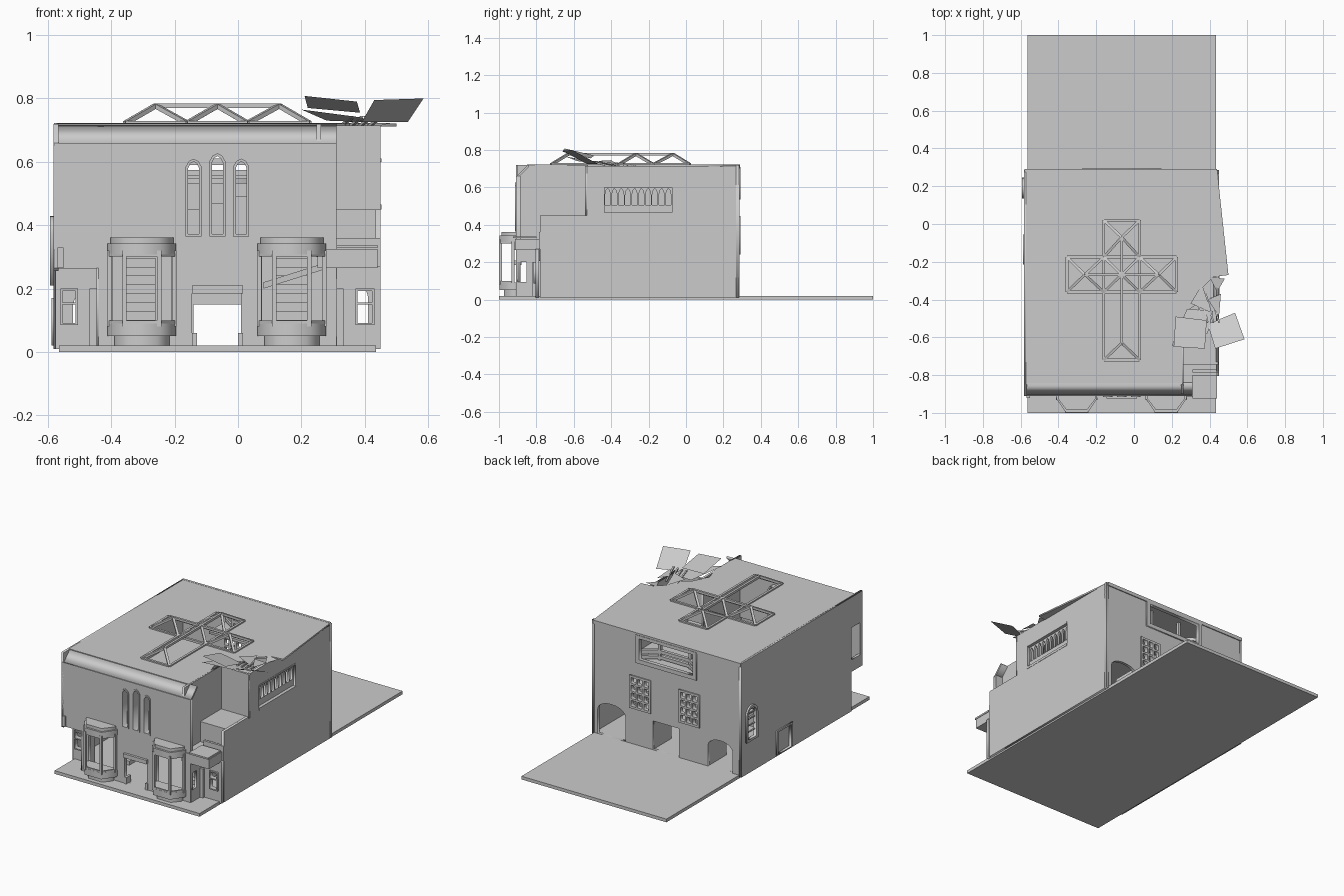
import bpy, bmesh, math
from mathutils import Vector, Matrix

if "Cube" in bpy.data.objects:
    bpy.data.objects.remove(bpy.data.objects["Cube"])

AXES = {'x': Matrix(((0, 0, 1), (1, 0, 0), (0, 1, 0))),    # outline in y,z
        'y': Matrix(((1, 0, 0), (0, 0, -1), (0, 1, 0))),   # outline in x,z
        'z': Matrix.Identity(3)}                           # outline in x,y


def link(name, mesh):
    ob = bpy.data.objects.new(name, mesh)
    bpy.context.collection.objects.link(ob)
    return ob


def panel(name, outer, holes, axis, pos, thick):
    """Flat slab from a 2D outline with holes, standing across the axis."""
    cu = bpy.data.curves.new(name, 'CURVE')
    cu.dimensions, cu.fill_mode, cu.extrude = '2D', 'BOTH', thick / 2
    for loop in [outer] + list(holes):
        sp = cu.splines.new('POLY')
        sp.points.add(len(loop) - 1)
        for p, c in zip(sp.points, loop):
            p.co = (c[0], c[1], 0, 1)
        sp.use_cyclic_u = True
    tmp = link(name + "_outline", cu)
    dg = bpy.context.evaluated_depsgraph_get()
    me = bpy.data.meshes.new_from_object(tmp.evaluated_get(dg))
    bpy.data.objects.remove(tmp)
    shift = Vector([pos if a == axis else 0 for a in 'xyz'])
    me.transform(Matrix.Translation(shift) @ AXES[axis].to_4x4())
    return link(name, me)


def rect(a0, a1, b0, b1):
    return [(a0, b0), (a1, b0), (a1, b1), (a0, b1)]


def arch(a0, a1, b0, b1, rise, pointed=False):
    """Opening with a round or pointed head."""
    c, h = (a0 + a1) / 2, (a1 - a0) / 2
    if pointed:
        head = [(a1, b1 - rise), (c + h * .6, b1 - rise * .3), (c, b1),
                (c - h * .6, b1 - rise * .3), (a0, b1 - rise)]
    else:
        head = [(c + h * math.cos(math.pi * i / 10), b1 - rise + rise * math.sin(math.pi * i / 10))
                for i in range(11)]
    return [(a0, b0), (a1, b0)] + head


def boxes(name, items):
    """Boxes given as (x0, x1, y0, y1, z0, z1) in one mesh."""
    bm = bmesh.new()
    for x0, x1, y0, y1, z0, z1 in items:
        m = Matrix.Translation(((x0 + x1) / 2, (y0 + y1) / 2, (z0 + z1) / 2))
        bmesh.ops.create_cube(bm, size=1, matrix=m @ Matrix.Diagonal((x1 - x0, y1 - y0, z1 - z0, 1)))
    me = bpy.data.meshes.new(name)
    bm.to_mesh(me)
    return link(name, me)


def beams(name, pairs, w):
    bm = bmesh.new()
    for a, b in pairs:
        a, b = Vector(a), Vector(b)
        d = b - a
        m = Matrix.Translation((a + b) / 2) @ d.to_track_quat('Z', 'Y').to_matrix().to_4x4()
        bmesh.ops.create_cube(bm, size=1, matrix=m @ Matrix.Diagonal((w, w, d.length, 1)))
    me = bpy.data.meshes.new(name)
    bm.to_mesh(me)
    return link(name, me)


def plate(name, pts, t=.008):
    """Thin tilted slab from its top corners."""
    bm = bmesh.new()
    f = bm.faces.new([bm.verts.new(p) for p in pts])
    bmesh.ops.solidify(bm, geom=[f], thickness=t)
    bmesh.ops.recalc_face_normals(bm, faces=bm.faces)
    me = bpy.data.meshes.new(name)
    bm.to_mesh(me)
    return link(name, me)


# ground plate
boxes("ground_plate", [(-.565, .435, -1, 1, 0, .02)])

# front facade with door, bay openings and three pointed windows
lancets = [(-.165, -.115, .61), (-.09, -.04, .627), (-.015, .035, .61)]
panel("front_wall", [(-.44, .01), (.31, .01), (.31, .66), (-.58, .66), (-.58, .265), (-.44, .265)],
      [rect(-.145, .01, .02, .19), rect(-.395, -.21, .07, .34), rect(.075, .265, .07, .34)]
      + [arch(a, b, .365, t, .025, True) for a, b, t in lancets], 'y', -.898, .024)
for a, b, t in lancets:
    panel("lancet_frame", arch(a, b, .365, t, .025, True),
          [arch(a + .008, b - .008, .373, t - .009, .02, True)], 'y', -.885, .06)
boxes("lancet_lower_panes", [(a, b, -.87, -.86, .365, .45 + .02 * i) for i, (a, b, t) in enumerate(lancets)])
panel("sloped_parapet", [(-.91, .655), (-.845, .722), (-.84, .71), (-.9, .648)], [], 'x', -.13, .88)
boxes("door_header", [(-.145, .015, -.925, -.88, .185, .21), (-.145, -.13, -.915, -.87, .02, .06),
                      (.0, .015, -.915, -.87, .02, .06)])

# bay windows
for cx in (-.303, .17):
    def ring(s=1, d=0):
        return [(cx - .108 * s, -.90), (cx - .108 * s, -.925), (cx - .058 * s, -.998 + d),
                (cx + .058 * s, -.998 + d), (cx + .108 * s, -.925), (cx + .108 * s, -.90)]
    panel("bay_base", ring(.8, .025), [], 'z', .035, .035)
    panel("bay_sill", ring(), [], 'z', .07, .04)
    panel("bay_lintel", ring(), [], 'z', .325, .035)
    panel("bay_cap", ring(.92, .012), [], 'z', .35, .022)
    corners = ring(.95, .006)[1:5]
    beams("bay_posts", [((x, y, .08), (x, y, .32)) for x, y in corners], .014)
    beams("bay_rails", [((*p, z), (*q, z)) for p, q in zip(corners, corners[1:]) for z in (.094, .306)], .01)

# recessed front corners
for name, x0, x1, w0, w1, xr in (("left", -.575, -.44, -.56, -.505, -.44), ("right", .31, .45, .37, .43, .305)):
    panel(name + "_corner_wall", rect(x0, x1, .01, .27), [rect(w0, w1, .085, .2)], 'y', -.795, .02)
    panel(name + "_window_frame", rect(w0, w1, .085, .2),
          [rect(w0 + .007, w1 - .007, .092, .15), rect(w0 + .007, w1 - .007, .157, .193)], 'y', -.80, .03)
    panel(name + "_return_wall", rect(-.908, -.79, .01, .27), [rect(-.9, -.852, .095, .2)], 'x', xr, .014)
    s = -1 if name == "left" else 1
    boxes(name + "_pillar", [(min(xr, xr + s * .028), max(xr, xr + s * .028), -.82, -.79, .02, .2)])
boxes("left_corner_soffit", [(-.575, -.44, -.908, -.79, .262, .28)])
boxes("left_balcony_ledge", [(-.57, -.55, -.92, -.9, .265, .33)])

# left side
panel("left_wall", [(-.80, .01), (.285, .01), (.285, .72), (-.91, .72), (-.91, .255), (-.80, .255)],
      [arch(.145, .225, .22, .4, .04), rect(-.21, -.06, .02, .165), rect(-.89, -.80, .33, .53)], 'x', -.574, .016)
panel("side_arch_frame", arch(.135, .245, .25 - .04, .43, .055),
      [arch(.15, .23, .225, .415, .04)], 'x', -.583, .02)
boxes("side_arch_bars", [(-.58, -.572, .15, .23, z, z + .006) for z in (.26, .3, .34, .375)])
panel("side_door_frame", rect(-.215, -.055, .02, .17), [rect(-.2, -.07, .021, .158)], 'x', -.58, .016)
boxes("side_door", [(-.57, -.562, -.21, -.06, .02, .165)])

# back wall with loggia, windows and arches
panel("back_wall", rect(-.58, .45, .01, .72),
      [rect(-.26, .13, .55, .695), rect(.05, .18, .25, .44), rect(-.286, -.16, .25, .44),
       arch(.22, .41, .02, .225, .05), rect(-.15, .03, .02, .2), arch(-.52, -.35, .02, .2, .05)], 'y', .275, .018)
panel("loggia_frame", rect(-.275, .145, .535, .71), [rect(-.25, .12, .56, .69)], 'y', .28, .025)
panel("loggia_floor", rect(-.27, .14, .10, .27), [], 'z', .54, .015)
pts = [(-.26, .26), (-.17, .20), (.04, .20), (.13, .26)]
for z in (.565, .6):
    beams("loggia_rail", [((*a, z), (*b, z)) for a, b in zip(pts, pts[1:])], .02)
boxes("loggia_columns", [(x, x + .015, .19, .21, .54, .71) for x in (-.18, .03)])
for x0, x1 in ((.05, .18), (-.286, -.16)):
    w, h = (x1 - x0) / 3, .19 / 4
    panel("back_window_grid", rect(x0 - .008, x1 + .008, .242, .448),
          [rect(x0 + w * i + .006, x0 + w * i + w - .006, .25 + h * j + .006, .25 + h * j + h - .006)
           for i in range(3) for j in range(4)], 'y', .278, .026)
boxes("arch_side_walls", [(.21, .22, .1, .27, .02, .23), (-.35, -.34, .1, .27, .02, .23),
                          (-.16, -.15, .1, .27, .02, .23), (.03, .04, .1, .27, .02, .23)])

# right side with pointed arcade
panel("right_wall", [(-.78, .01), (.285, .01), (.285, .715), (-.53, .715), (-.53, .45), (-.78, .45)],
      [rect(-.435, -.075, .46, .605)], 'x', .442, .016)
step = .036
panel("arcade", rect(-.44, -.07, .45, .61),
      [arch(-.433 + step * i, -.433 + step * (i + 1) - .007, .505, .594, .035, True) for i in range(10)],
      'x', .425, .014)
boxes("arcade_sill", [(.42, .452, -.435, -.075, .45, .465), (.42, .452, -.435, -.075, .6, .61)])

# stepped terraces in the front right corner
panel("notch_side_wall", rect(-.9, -.525, .3, .72), [], 'x', .255, .014)
panel("notch_back_wall", rect(.25, .45, .44, .715), [], 'y', -.532, .014)
boxes("terraces", [(.25, .445, -.73, -.53, .43, .45), (.25, .445, -.745, -.73, .27, .45),
                   (.25, .44, -.915, -.73, .265, .325), (.31, .45, -.785, -.77, .27, .36)])
boxes("terrace_canopy", [(.31, .44, -.925, -.8, .328, .338)])

# roof with cross shaped skylight opening and broken corner
X0, X1, Y0, Y1 = -.16, .03, -.36, -.175
L, R, B, T = -.355, .225, -.72, .02
cross = [(X0, B), (X1, B), (X1, Y0), (R, Y0), (R, Y1), (X1, Y1), (X1, T), (X0, T),
         (X0, Y1), (L, Y1), (L, Y0), (X0, Y0)]
panel("roof", [(-.572, -.85), (.255, -.85), (.255, -.64), (.23, -.56), (.28, -.46), (.34, -.42), (.36, -.34),
               (.42, -.28), (.5, -.27), (.44, .288), (-.572, .288)], [cross], 'z', .716, .01)
boxes("back_cornice", [(-.58, .44, .275, .29, .7, .722)])

# skylight frame
cx, cy, H, E = -.065, -.268, .777, .722
tips = [(-.26, cy), (.13, cy), (cx, -.63), (cx, -.07)]
ends = [((L, Y0), (L, Y1), (X0, Y0), (X0, Y1)), ((R, Y0), (R, Y1), (X1, Y0), (X1, Y1)),
        ((X0, B), (X1, B), (X0, Y0), (X1, Y0)), ((X0, T), (X1, T), (X0, Y1), (X1, Y1))]
truss = [((*a, E), (*b, E)) for a, b in zip(cross, cross[1:] + cross[:1])]
for i, (tip, feet) in enumerate(zip(tips, ends)):
    truss.append(((*tip, H), (cx, cy, H)))
    truss += [((*tip, H), (*f, E)) for f in (feet[:2] if i == 2 else feet)]
    truss += [((cx, cy, H), (*f, E)) for f in feet[2:]]
truss += [((X0, Y0, E), (X1, Y0, E)), ((X0, Y1, E), (X1, Y1, E)),
          ((X0, Y0, E), (X0, Y1, E)), ((X1, Y0, E), (X1, Y1, E))]
beams("skylight_frame", truss, .014)

# broken roof slabs
plate("slab_a", [(.22, -.49, .77), (.385, -.51, .755), (.375, -.66, .79), (.21, -.65, .808)])
plate("slab_b", [(.39, -.53, .725), (.535, -.47, .725), (.585, -.61, .80), (.43, -.66, .795)])
plate("slab_c", [(.2, -.645, .765), (.28, -.45, .73), (.42, -.46, .725), (.39, -.58, .74)])
plate("shard_a", [(.3, -.42, .74), (.36, -.32, .725), (.41, -.47, .735)])
plate("shard_b", [(.39, -.4, .745), (.46, -.37, .725), (.45, -.49, .74)])
plate("shard_c", [(.4, -.28, .722), (.48, -.29, .722), (.44, -.36, .712)])
beams("broken_rafters", [((.32 + .03 * i, -.33 - .02 * i, .71), (.36 + .03 * i, -.52, .74)) for i in range(4)], .009)

# interior floor, cross wall and stairs
panel("upper_floor", rect(-.565, .435, -.72, .265), [], 'z', .355, .015)
panel("inner_wall", rect(-.48, .36, .01, .35), [rect(-.14, .01, .02, .15)], 'y', -.3, .015)
for name, x0 in (("left", -.36), ("right", .12)):
    boxes(name + "_stairs", [(x0, x0 + .1, -.7 + .035 * i, -.665 + .035 * i, .02, .045 + .028 * i)
                             for i in range(10)])
plate("fallen_beam", [(.08, -.8, .2), (.27, -.8, .26), (.27, -.75, .28), (.08, -.75, .22)], .02)
